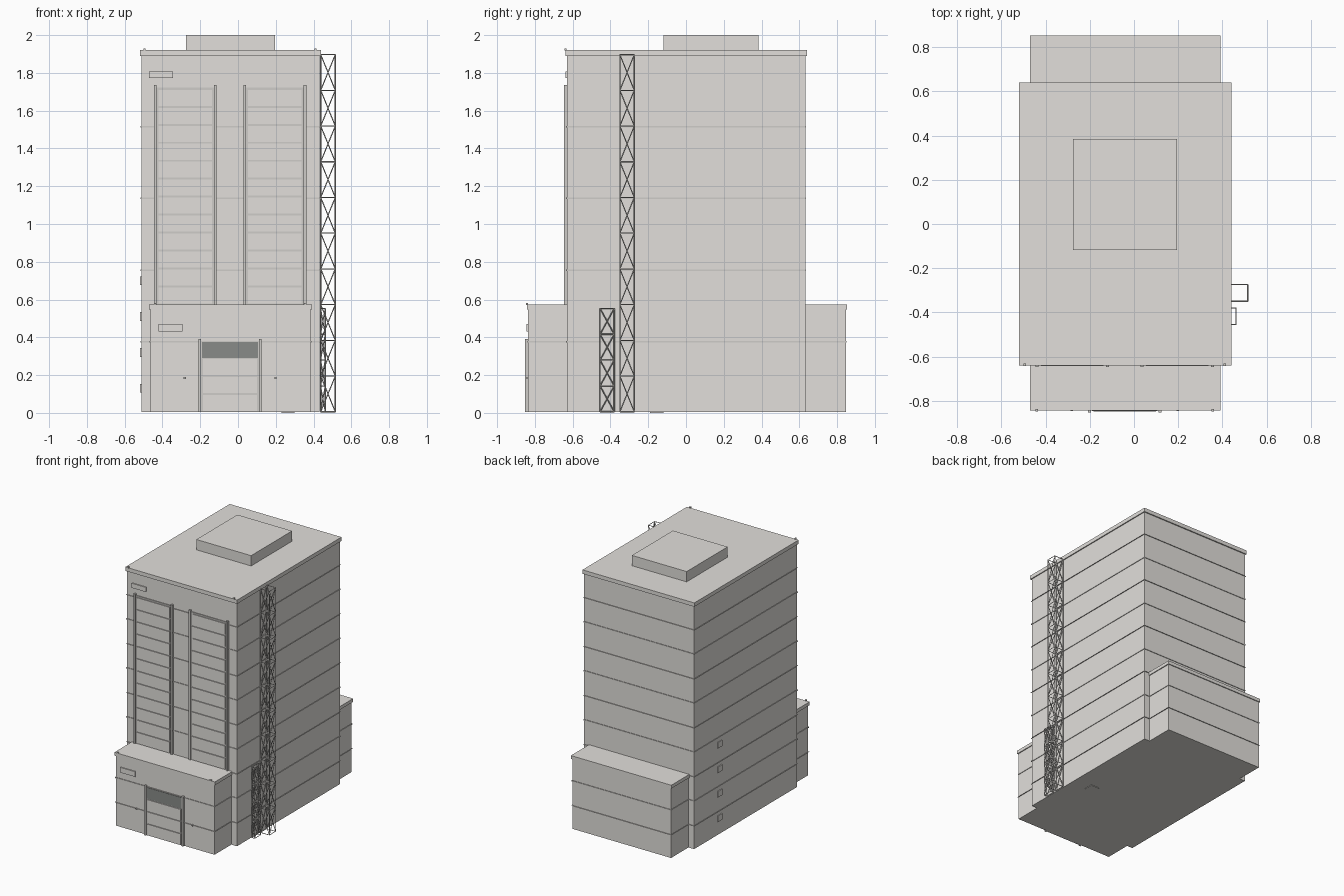
import bpy

cube = bpy.data.objects.get("Cube")
if cube:
    bpy.data.objects.remove(cube, do_unlink=True)


def material(name, rgb):
    m = bpy.data.materials.new(name)
    m.use_nodes = True
    m.diffuse_color = (*rgb, 1)
    m.node_tree.nodes["Principled BSDF"].inputs["Base Color"].default_value = (*rgb, 1)
    return m


WALL = material("warm_grey_concrete", (0.76, 0.74, 0.71))
TRIM = material("trim_grey", (0.62, 0.605, 0.58))
GLASS = material("door_glass", (0.25, 0.26, 0.25))


def add_mesh(name, verts, faces, mat):
    mesh = bpy.data.meshes.new(name)
    mesh.from_pydata(verts, [], faces)
    mesh.materials.append(mat)
    bpy.context.collection.objects.link(bpy.data.objects.new(name, mesh))


def box(name, x, y, z, mat):
    """Box from (min, max) pairs on each axis."""
    verts = [(a, b, c) for a in x for b in y for c in z]
    faces = [(0, 1, 3, 2), (4, 6, 7, 5), (0, 4, 5, 1),
             (2, 3, 7, 6), (0, 2, 6, 4), (1, 5, 7, 3)]
    add_mesh(name, verts, faces, mat)


def sheet(name, x, y, z, mat):
    """Flat level sheet."""
    verts = [(a, b, z) for a in x for b in y]
    add_mesh(name, verts, [(0, 2, 3, 1)], mat)


def around(c, half):
    return (c - half, c + half)


def grow(span, d):
    return (span[0] - d, span[1] + d)


# Tower and the two low wings
STOREY = 0.19
tower_x, tower_y = (-0.512, 0.432), (-0.63, 0.632)
wing_x = (-0.464, 0.384)
wings = {"front": (-0.836, -0.62), "back": (0.62, 0.846)}

box("tower_body", tower_x, tower_y, (0.004, 1.9), WALL)
box("tower_roof_ledge", grow(tower_x, 0.008), grow(tower_y, 0.009), (1.89, 1.92), WALL)
box("rooftop_block", (-0.275, 0.195), (-0.118, 0.385), (1.91, 2.0), WALL)
for side, y in wings.items():
    box(side + "_wing_body", wing_x, y, (0.004, 0.56), WALL)
    box(side + "_wing_ledge", grow(wing_x, 0.007), grow(y, 0.007), (0.547, 0.573), WALL)


# Storey lines: thick bands alternate with thin flashing
def storey_lines(name, x, y, count):
    for i in range(1, count + 1):
        z = i * STOREY - 0.004
        if i % 2:
            sheet(f"{name}_flashing_{i}", grow(x, 0.006), grow(y, 0.006), z, TRIM)
        else:
            box(f"{name}_band_{i}", grow(x, 0.004), grow(y, 0.004), around(z, 0.004), TRIM)


storey_lines("tower", tower_x, tower_y, 9)
for side, y in wings.items():
    storey_lines(side + "_wing", wing_x, y, 2)


# Shutters: backing, slats and side rails
def shutter(name, x, wall_y, z0, slats, top, rail_top):
    pitch = 0.095
    box(name + "_backing", x, (wall_y - 0.006, wall_y + 0.01), (z0, top), TRIM)
    for i in range(slats):
        z = z0 + i * pitch
        box(f"{name}_slat_{i + 1}", grow(x, -0.012), (wall_y - 0.012, wall_y),
            (z + 0.005, z + pitch - 0.005), WALL)
    for side, rx in (("right", x[0] - 0.006), ("left", x[1] + 0.006)):
        box(f"{name}_{side}_rail", around(rx, 0.007), (wall_y - 0.016, wall_y + 0.01),
            (z0, rail_top), TRIM)


shutter("right_shutter", (-0.432, -0.126), -0.63, 0.575, 12, 1.722, 1.735)
shutter("left_shutter", (0.042, 0.349), -0.63, 0.575, 12, 1.722, 1.735)
shutter("entrance_door", (-0.196, 0.112), -0.836, 0.004, 3, 0.38, 0.39)
box("door_upper_pane", (-0.19, 0.106), (-0.845, -0.83), (0.29, 0.376), GLASS)

# Sign plates on the front and small hatches on the right wall
box("upper_sign", (-0.47, -0.345), (-0.638, -0.63), (1.772, 1.808), WALL)
box("lower_sign", (-0.42, -0.293), (-0.844, -0.836), (0.43, 0.47), WALL)
for i in range(4):
    box(f"hatch_{i + 1}", (-0.518, -0.51), around(0.32, 0.028),
        around(0.13 + i * STOREY, 0.023), WALL)

# Small lamps at ledge corners and beside the door
for name, xs, y, z in (("tower_lamp", (-0.495, 0.41), -0.637, 1.924),
                       ("wing_lamp", (-0.44, 0.356), -0.842, 0.577),
                       ("door_lamp", (-0.282, 0.198), -0.84, 0.184)):
    for side, x in zip(("right", "left"), xs):
        box(f"{side}_{name}", around(x, 0.0055), around(y, 0.0055), around(z, 0.0055), TRIM)

# Access plate under the base
box("base_plate", (0.23, 0.3), (-0.19, -0.12), (0, 0.006), WALL)


# Lattice masts on the left wall
def mast(name, x, y, height, bays, radius):
    curve = bpy.data.curves.new(name, "CURVE")
    curve.dimensions = "3D"
    curve.bevel_depth = radius
    curve.bevel_resolution = 0
    curve.use_fill_caps = True
    curve.materials.append(TRIM)

    def bar(a, b):
        s = curve.splines.new("POLY")
        s.points.add(1)
        for p, co in zip(s.points, (a, b)):
            p.co = (*co, 1)

    corners = [(x[0], y[0]), (x[1], y[0]), (x[1], y[1]), (x[0], y[1])]
    base = 0.006
    step = (height - base) / bays
    for i, a in enumerate(corners):
        b = corners[(i + 1) % 4]
        bar((*a, base), (*a, height))
        for k in range(bays + 1):
            z = base + k * step
            bar((*a, z), (*b, z))
            if k < bays:
                bar((*a, z), (*b, z + step))
                bar((*b, z), (*a, z + step))
    bpy.context.collection.objects.link(bpy.data.objects.new(name, curve))


mast("tall_lattice_mast", (0.438, 0.515), (-0.35, -0.274), 1.897, 10, 0.0028)
mast("short_lattice_mast", (0.437, 0.462), (-0.455, -0.38), 0.553, 4, 0.0028)
